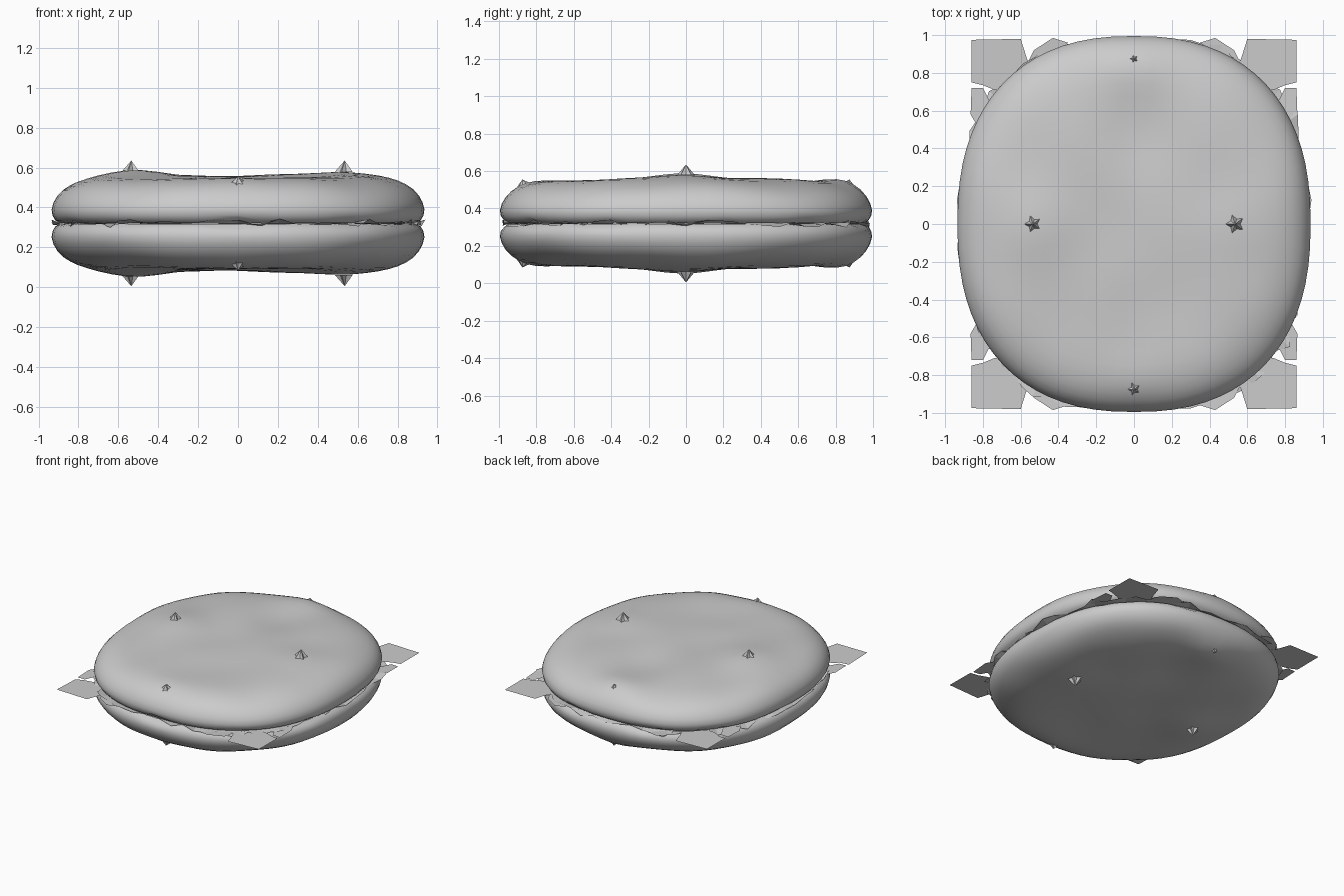
import bpy, math, random
from math import cos, sin, pi, exp

if "Cube" in bpy.data.objects:
    bpy.data.objects.remove(bpy.data.objects["Cube"])

random.seed(4)
RX, RY, MID, SEG = 0.935, 0.995, 0.32, 72
TUFTS = [(0.535, 0, 0.315), (-0.535, 0, 0.315), (0, 0.875, 0.235), (0, -0.875, 0.235)]


def outline(a, n=2.36):
    c, s = cos(a), sin(a)
    return (RX * math.copysign(abs(c) ** (2 / n), c),
            RY * math.copysign(abs(s) ** (2 / n), s))


def make(name, verts, faces, smooth=True):
    me = bpy.data.meshes.new(name)
    me.from_pydata(verts, [], faces)
    me.update()
    ob = bpy.data.objects.new(name, me)
    bpy.context.collection.objects.link(ob)
    for p in me.polygons:
        p.use_smooth = smooth
    return ob


def bump(x, y, tx, ty, r):
    return exp(-((x - tx) ** 2 + (y - ty) ** 2) / r ** 2)


def puff(x, y):
    # soft swells around the tufts and dents between them
    d = 0.024 * (bump(x, y, .53, 0, .2) + bump(x, y, -.53, 0, .2))
    d += 0.016 * (bump(x, y, 0, .85, .14) + bump(x, y, 0, -.85, .14))
    d -= 0.02 * (bump(x, y, 0, .5, .22) + bump(x, y, 0, -.5, .22))
    d -= 0.006 * bump(x, y, 0, 0, .3)
    return d + 0.006 * sin(9 * x + 2 * y) * cos(7 * y - x)


# Puffed half: (radius factor, height above seam)
PROFILE = [(.08, .243), (.16, .243), (.25, .243), (.34, .242), (.43, .241), (.52, .240),
           (.60, .238), (.68, .234), (.75, .229), (.81, .220), (.86, .207), (.90, .191),
           (.94, .168), (.97, .138), (.99, .105), (1.0, .07), (.995, .04),
           (.98, .015), (.955, .002)]


def half(name, side):
    verts = [(0, 0, MID + side * (.243 + puff(0, 0)))]
    for f, h in PROFILE:
        for i in range(SEG):
            a = 2 * pi * i / SEG
            x, y = (f * v for v in outline(a))
            z = h + puff(x, y) * min(1, h / .2) ** 2
            # thinner towards the four corners
            z *= 1 - .07 * sin(2 * a) ** 2 * f ** 4
            if .01 < h < .03:
                # loose wrinkles along the seam
                z += .016 * max(0, sin(11 * a)) * random.random()
            verts.append((x, y, MID + side * z))
    faces = [(0, 1 + i, 1 + (i + 1) % SEG) for i in range(SEG)]
    for r in range(len(PROFILE) - 1):
        o = 1 + r * SEG
        for i in range(SEG):
            j = (i + 1) % SEG
            faces.append((o + i, o + SEG + i, o + SEG + j, o + j))
    if side < 0:
        faces = [f[::-1] for f in faces]
    make(name, verts, faces)


# Small pulled point at each tuft
def tuft(name, x, y, top, side):
    n, verts, faces = 10, [], []
    base = .258 if y == 0 else .19
    for i in range(n):
        a = 2 * pi * i / n
        q = .05 if i % 2 else .028
        # edge tufts lean with the slope of the rim
        lean = -.5 * q * sin(a) * math.copysign(1, y) if y else 0
        verts.append((x + q * cos(a), y + q * sin(a), MID + side * (base + lean)))
    verts.append((x, y, MID + side * top))
    faces = [(i, (i + 1) % n, n) for i in range(n)]
    if side < 0:
        faces = [f[::-1] for f in faces]
    make(name, verts, faces, False)


for label, side in (("upper", 1), ("lower", -1)):
    half(label + "_cushion", side)
    for k, (x, y, top) in enumerate(TUFTS):
        tuft(f"{label}_tuft_{k + 1}", x, y, top, side)

# Ragged seam edge
verts, faces = [], []
for i in range(SEG):
    x, y = outline(2 * pi * i / SEG)
    diag = min(1, 1.6 * abs(x * y))
    g = random.uniform(.97, 1.0) + diag * random.uniform(0, .07)
    ox = max(-.87, min(.87, x * g)) if diag > .4 else x * g
    oy = max(-.98, min(.98, y * g))
    verts += [(x * .95, y * .95, MID), (ox, oy, MID + random.uniform(-.022, .022))]
for i in range(SEG):
    a, b = 2 * i, 2 * ((i + 1) % SEG)
    faces.append((a, a + 1, b + 1, b))
make("seam_edge", verts, faces, False)

# Flat cloth corners
TAB = [(.60, .70), (.74, .71), (.80, .735), (.86, .75), (.86, .975), (.60, .98),
       (.565, .87), (.54, .83)]
STRIP = [(.50, .82), (.56, .86), (.53, .92), (.43, .985), (.35, .96)]
SIDE_STRIP = [(.74, .60), (.83, .52), (.865, .58), (.86, .72), (.80, .72)]
for sx in (1, -1):
    for sy in (1, -1):
        name = ("right" if sx > 0 else "left") + ("_back" if sy > 0 else "_front")
        for part, pts in (("corner", TAB), ("end_scrap", STRIP), ("side_scrap", SIDE_STRIP)):
            vs = [(sx * x, sy * y, MID + random.uniform(-.006, .006)) for x, y in pts]
            order = list(range(len(vs)))
            make(f"{name}_{part}", vs, [order if sx * sy > 0 else order[::-1]], False)
